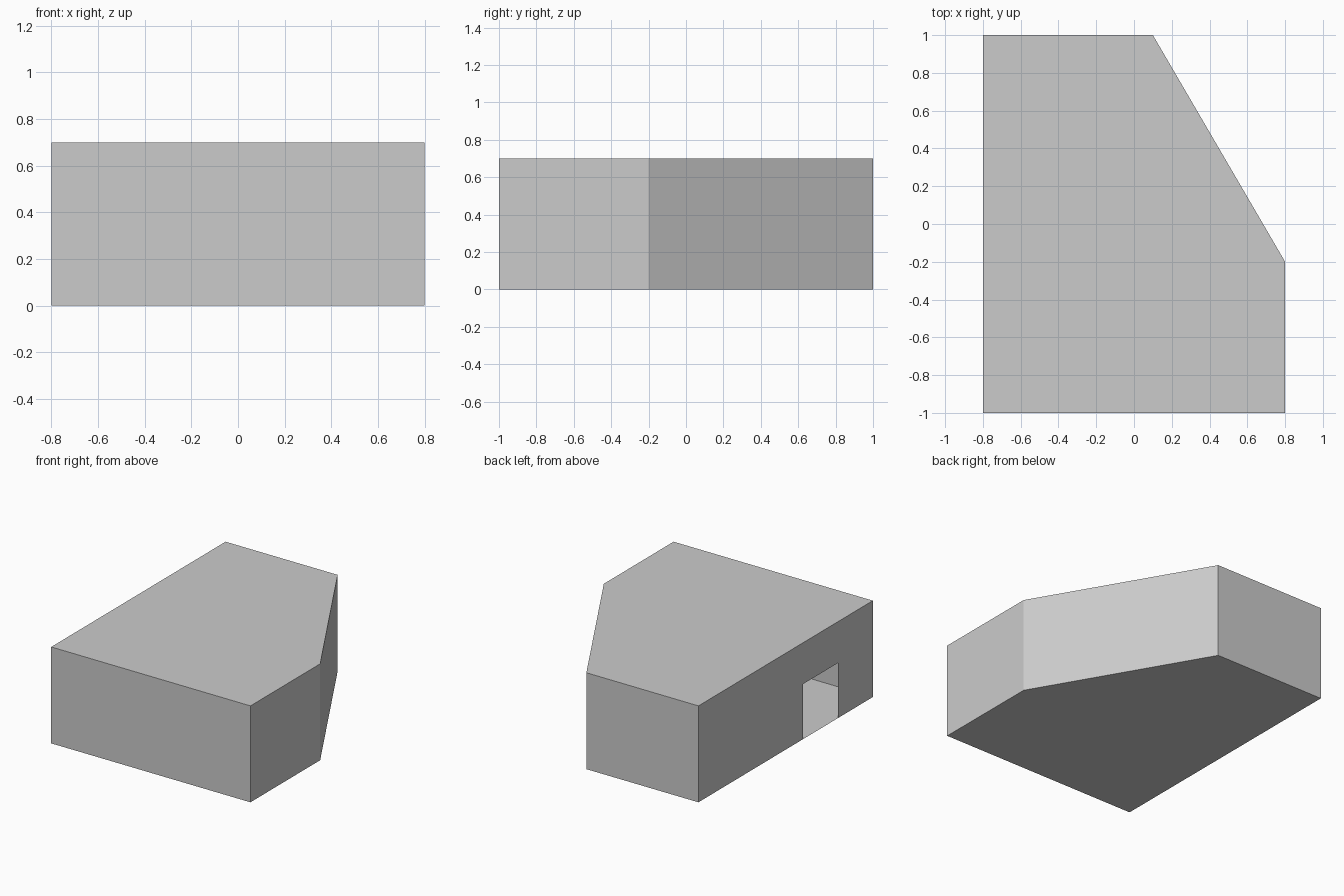
import bpy
import bmesh

if "Cube" in bpy.data.objects:
    bpy.data.objects.remove(bpy.data.objects["Cube"])

HEIGHT = 0.7
DOOR_Y, DOOR_TOP = (-0.6, -0.2), 0.4
# Floor plan, counter-clockwise from the front left corner
PLAN = [(-0.8, -1), (0.8, -1), (0.8, -0.2), (0.1, 1), (-0.8, 1)]


def make_part(name, faces):
    bm = bmesh.new()
    for points in faces:
        bm.faces.new([bm.verts.new(p) for p in points])
    bmesh.ops.remove_doubles(bm, verts=bm.verts, dist=1e-5)
    mesh = bpy.data.meshes.new(name)
    bm.to_mesh(mesh)
    bm.free()
    obj = bpy.data.objects.new(name, mesh)
    bpy.context.collection.objects.link(obj)
    return obj


def wall(a, b):
    return [(*a, 0), (*b, 0), (*b, HEIGHT), (*a, HEIGHT)]


# Plain thin walls: front, right, slanted and back
make_part("walls", [wall(PLAN[i], PLAN[i + 1]) for i in range(4)])

# Left wall with the doorway notched out of its lower edge
y0, y1 = DOOR_Y
profile = [(1, 0), (y1, 0), (y1, DOOR_TOP), (y0, DOOR_TOP), (y0, 0),
           (-1, 0), (-1, HEIGHT), (1, HEIGHT)]
make_part("door_wall", [[(-0.8, y, z) for y, z in profile]])

# Floor faces down, roof faces up
make_part("floor", [[(x, y, 0) for x, y in reversed(PLAN)]])
make_part("roof", [[(x, y, HEIGHT) for x, y in PLAN]])
